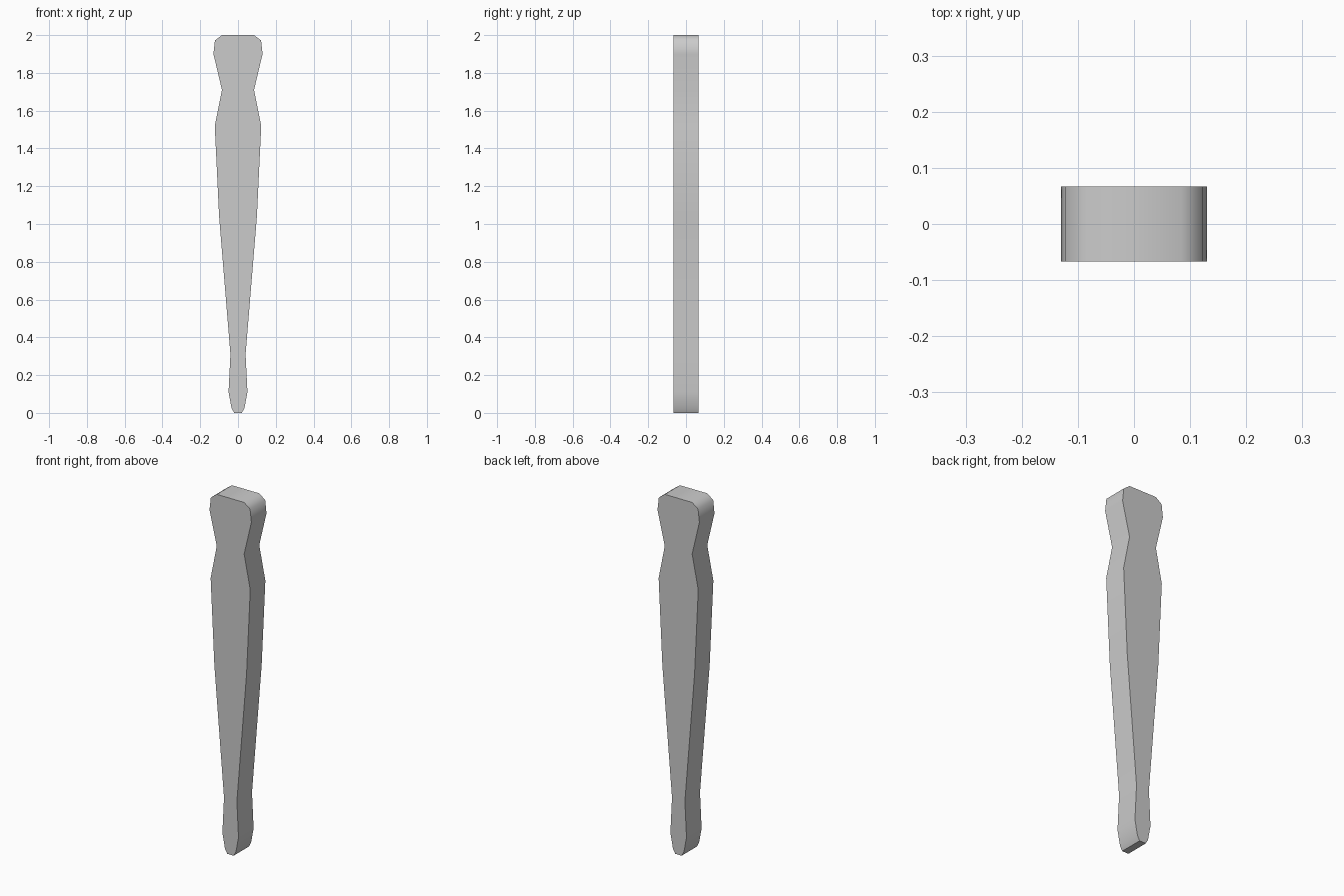
import bpy
import bmesh
import math

cube = bpy.data.objects.get("Cube")
if cube:
    bpy.data.objects.remove(cube, do_unlink=True)

# Plain grey material
grey = bpy.data.materials.new("grey")
grey.use_nodes = True
grey.diffuse_color = (0.6, 0.6, 0.6, 1)
grey.node_tree.nodes["Principled BSDF"].inputs["Base Color"].default_value = (0.6, 0.6, 0.6, 1)

# Half outline as (half width, height), from the foot up
HALF_DEPTH = 0.067
half = [(0.02, 0.0), (0.034, 0.025), (0.05, 0.11), (0.04, 0.31), (0.1, 1.04),
        (0.123, 1.52), (0.085, 1.71), (0.13, 1.9), (0.122, 1.972), (0.085, 2.0)]
outline = half + [(-x, z) for x, z in reversed(half)]

# Mirrored outline extruded into a flat tapered post
bm = bmesh.new()
front = bm.faces.new([bm.verts.new((x, -HALF_DEPTH, z)) for x, z in outline])
extruded = bmesh.ops.extrude_face_region(bm, geom=[front], use_keep_orig=True)
back_verts = [g for g in extruded["geom"] if isinstance(g, bmesh.types.BMVert)]
bmesh.ops.translate(bm, verts=back_verts, vec=(0, 2 * HALF_DEPTH, 0))
bmesh.ops.recalc_face_normals(bm, faces=bm.faces)

mesh = bpy.data.meshes.new("tapered_post")
bm.to_mesh(mesh)
bm.free()
mesh.materials.append(grey)
post = bpy.data.objects.new("tapered_post", mesh)
bpy.context.collection.objects.link(post)

# Soft rim with crisp front and back edges
bpy.ops.object.select_all(action="DESELECT")
post.select_set(True)
bpy.context.view_layer.objects.active = post
bpy.ops.object.shade_smooth_by_angle(angle=math.radians(50))
